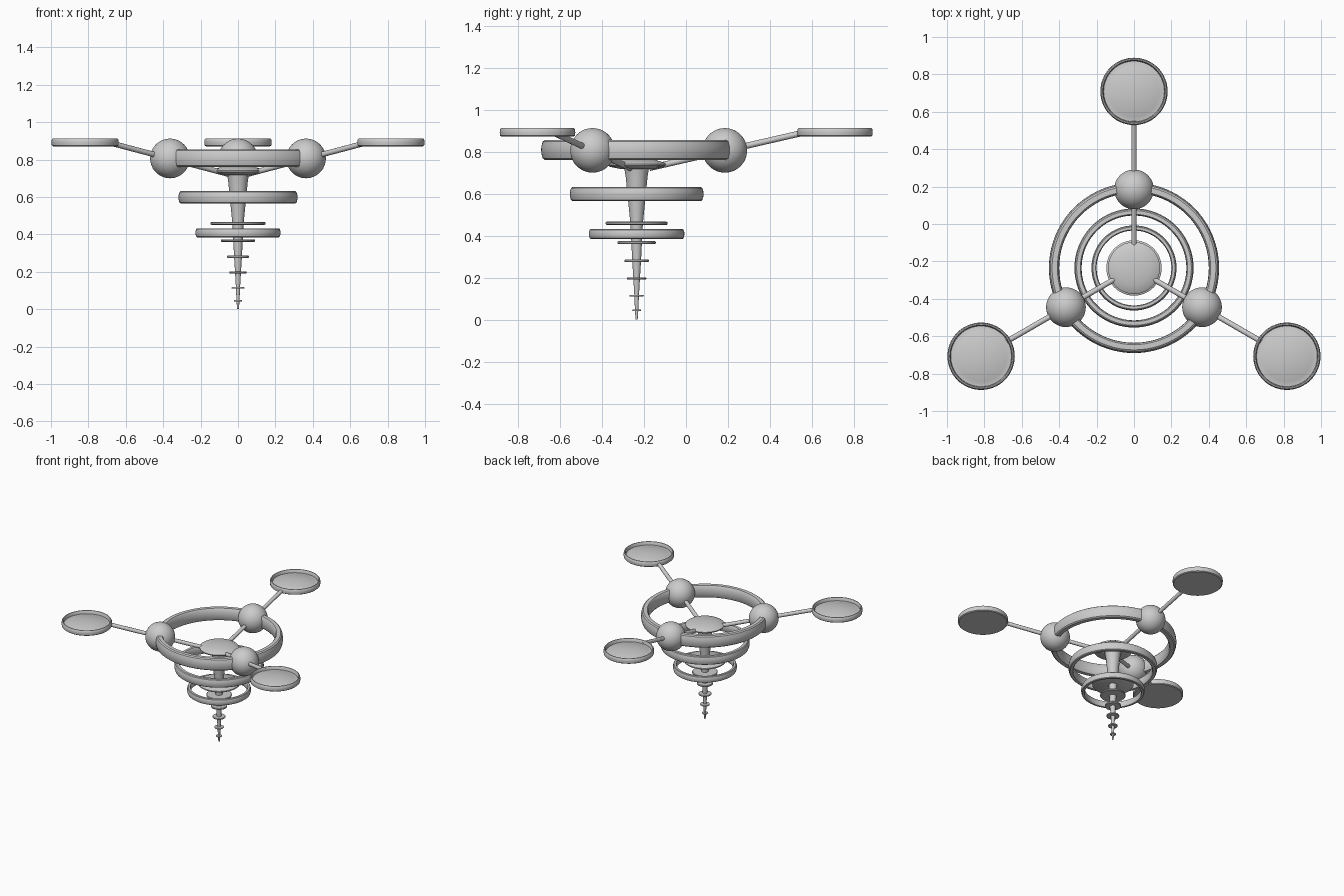
import bpy, math
from mathutils import Vector

if "Cube" in bpy.data.objects:
    bpy.data.objects.remove(bpy.data.objects["Cube"])

CY = -0.235  # y of the central axis


def finish(ob, angle=35):
    bpy.ops.object.select_all(action='DESELECT')
    ob.select_set(True)
    bpy.context.view_layer.objects.active = ob
    bpy.ops.object.shade_smooth_by_angle(angle=math.radians(angle))
    return ob


def lathe(name, profile, center, n=64, closed=False):
    """Revolve (radius, z) points, listed bottom to top on the outside."""
    verts, faces, rings = [], [], []
    for r, z in profile:
        if r == 0:
            rings.append([len(verts)] * n)
            verts.append((0, 0, z))
        else:
            rings.append(list(range(len(verts), len(verts) + n)))
            verts += [(r * math.cos(2 * math.pi * i / n), r * math.sin(2 * math.pi * i / n), z)
                      for i in range(n)]
    pairs = list(zip(rings, rings[1:] + rings[:1])) if closed else list(zip(rings, rings[1:]))
    for a, b in pairs:
        for i in range(n):
            j = (i + 1) % n
            face = list(dict.fromkeys((a[i], a[j], b[j], b[i])))
            if len(face) > 2:
                faces.append(face)
    me = bpy.data.meshes.new(name)
    me.from_pydata(verts, [], faces)
    ob = bpy.data.objects.new(name, me)
    ob.location = center
    bpy.context.collection.objects.link(ob)
    return finish(ob)


def rod(name, a, b, radius):
    a, b = Vector(a), Vector(b)
    bpy.ops.mesh.primitive_cylinder_add(vertices=12, radius=radius, depth=(b - a).length,
                                        location=(a + b) / 2)
    ob = bpy.context.object
    ob.name = name
    ob.rotation_euler = (b - a).to_track_quat('Z', 'Y').to_euler()
    return finish(ob)


# Three similar hoops, shrinking downwards
for name, s, z in (("upper_hoop", 1.0, 0.808), ("middle_hoop", 0.7, 0.598), ("lower_hoop", 0.5, 0.408)):
    section = [(0.410, -0.047), (0.438, -0.047), (0.447, -0.040), (0.453, -0.020), (0.455, 0),
               (0.453, 0.020), (0.447, 0.040), (0.438, 0.047), (0.410, 0.047),
               (0.402, 0.036), (0.400, 0), (0.402, -0.036)]
    lathe(name, [(r * s, h * s) for r, h in section], (0, CY, z), 80, True)

# Central cap with a shallow dome
lathe("central_cap", [(0, 0.715), (0.08, 0.718), (0.125, 0.727), (0.137, 0.733), (0.139, 0.742),
                      (0.128, 0.749), (0.09, 0.760), (0.045, 0.766), (0, 0.768)], (0, CY, 0))

# Tapering spindle
lathe("spindle", [(0, 0), (0.005, 0.001), (0.008, 0.045), (0.011, 0.115), (0.016, 0.2),
                  (0.021, 0.28), (0.025, 0.365), (0.030, 0.46), (0.044, 0.60),
                  (0.052, 0.68), (0.060, 0.73), (0, 0.73)], (0, CY, 0), 32)

# Discs threaded on the spindle
for i, (r, z, h) in enumerate(((0.148, 0.459, 0.016), (0.091, 0.367, 0.013), (0.058, 0.280, 0.013),
                               (0.046, 0.196, 0.010), (0.034, 0.114, 0.008), (0.021, 0.045, 0.007))):
    lathe(f"spindle_disc_{i + 1}", [(0, z - h / 2), (r * 0.96, z - h / 2), (r, z - h / 4),
                                    (r, z + h / 4), (r * 0.96, z + h / 2), (0, z + h / 2)], (0, CY, 0), 48)

# Dish: raised rim, groove and domed inside
dish = [(0, 0.871), (0.172, 0.871), (0.178, 0.876), (0.180, 0.892), (0.178, 0.907), (0.174, 0.912),
        (0.168, 0.912), (0.164, 0.906), (0.162, 0.888), (0.152, 0.888), (0.135, 0.893),
        (0.10, 0.901), (0.05, 0.908), (0, 0.910)]

# Three arms, each with a ball and an end dish
for k in range(3):
    ang = math.radians(90 + 120 * k)
    dx, dy = math.cos(ang), math.sin(ang)

    def at(r, z):
        return (r * dx, CY + r * dy, z)

    rod(f"arm_{k + 1}", at(0.06, 0.722), at(0.785, 0.888), 0.0145)
    bpy.ops.mesh.primitive_uv_sphere_add(segments=48, ring_count=24, radius=0.106, location=at(0.42, 0.806))
    bpy.context.object.name = f"arm_ball_{k + 1}"
    finish(bpy.context.object)
    lathe(f"end_dish_{k + 1}", dish, at(0.944, 0))
